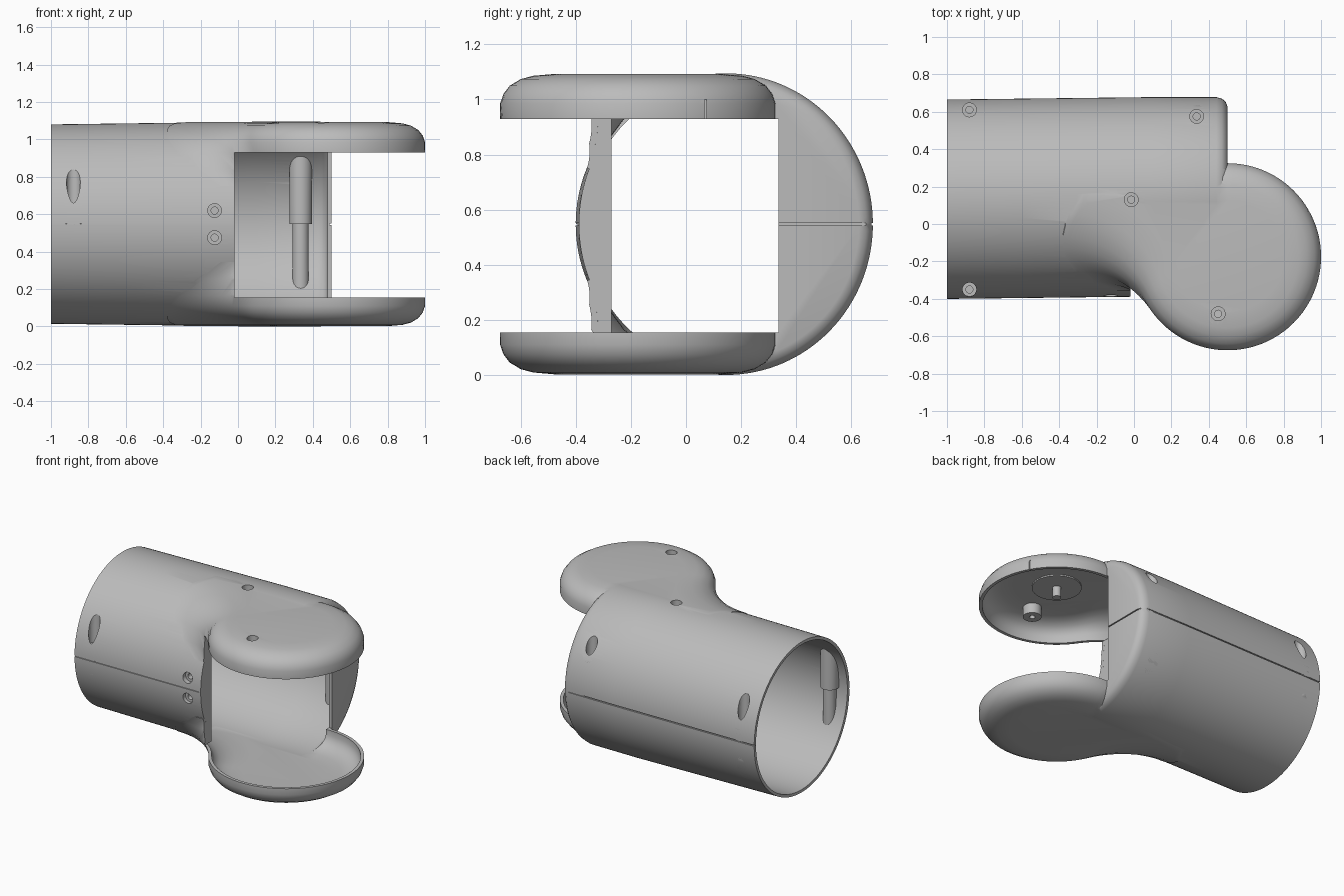
import bpy, bmesh, math
from mathutils import Matrix

if "Cube" in bpy.data.objects:
    bpy.data.objects.remove(bpy.data.objects["Cube"])

H = 1.095            # overall height
MID = H / 2
T = 0.022            # shell thickness
XC, YC, R = 0.5, -0.175, 0.5   # round pod centre and radius

grey = bpy.data.materials.new("plain grey")
grey.use_nodes = True
grey.diffuse_color = (0.5, 0.5, 0.5, 1)
grey.node_tree.nodes["Principled BSDF"].inputs["Base Color"].default_value = (0.5, 0.5, 0.5, 1)


def finish(bm, name):
    bmesh.ops.recalc_face_normals(bm, faces=bm.faces)
    me = bpy.data.meshes.new(name)
    bm.to_mesh(me)
    bm.free()
    me.materials.append(grey)
    ob = bpy.data.objects.new(name, me)
    bpy.context.collection.objects.link(ob)
    return ob


def loft(name, rings):
    bm = bmesh.new()
    loops = [[bm.verts.new(p) for p in ring] for ring in rings]
    n = len(loops[0])
    for a, b in zip(loops, loops[1:]):
        for i in range(n):
            bm.faces.new((a[i], a[(i + 1) % n], b[(i + 1) % n], b[i]))
    bm.faces.new(loops[0])
    bm.faces.new(loops[-1])
    return finish(bm, name)


def box(name, x0, x1, y0, y1, z0, z1, slope=0.0):
    bm = bmesh.new()
    bmesh.ops.create_cube(bm, size=1)
    for v in bm.verts:
        x = x0 + (v.co.x + 0.5) * (x1 - x0)
        v.co = (x, y0 + (v.co.y + 0.5) * (y1 - y0) + slope * (x - x0),
                z0 + (v.co.z + 0.5) * (z1 - z0))
    return finish(bm, name)


def rod(name, x, y, r, z0, z1):
    bm = bmesh.new()
    bmesh.ops.create_cone(bm, cap_ends=True, segments=32, radius1=r, radius2=r, depth=z1 - z0,
                          matrix=Matrix.Translation((x, y, (z0 + z1) / 2)))
    return finish(bm, name)


def rod_y(name, x, z, r, y0, y1):
    ob = rod(name, 0, 0, r, -(y1 - y0) / 2, (y1 - y0) / 2)
    ob.data.transform(Matrix.Translation((x, (y0 + y1) / 2, z)) @ Matrix.Rotation(math.pi / 2, 4, 'X'))
    return ob


def carve(ob, tool, op='DIFFERENCE', keep=False):
    m = ob.modifiers.new("cut", 'BOOLEAN')
    m.object, m.operation, m.solver = tool, op, 'EXACT'
    bpy.context.view_layer.update()
    me = bpy.data.meshes.new_from_object(ob.evaluated_get(bpy.context.evaluated_depsgraph_get()))
    ob.modifiers.clear()
    ob.data = me
    if not keep:
        bpy.data.objects.remove(tool)


def barrel(name, t, start):
    # slightly flaring tube along x with a rounded far end
    rings = []
    end = XC - t
    xs = [start, -0.6, -0.2, 0.1, end - 0.06, end - 0.03, end - 0.01, end]
    for x, shrink in zip(xs, [0, 0, 0, 0, 0, 0.008, 0.025, 0.05]):
        k = min(max(x + 1, 0), 1.1) / 1.1
        ry, rz = 0.533 - t - shrink, 0.533 + 0.0145 * k - t - shrink
        cy = 0.1325 + 0.013 * k
        rings.append([(x, cy + ry * math.cos(a), MID + rz * math.sin(a))
                      for a in (math.tau * i / 128 for i in range(128))])
    return loft(name, rings)


def pod(name, t, flip):
    # round pod whose edge flows through a concave fillet into the barrel
    levels = [(0.10, 0.75), (0.04, 0.84), (0, 0.93), (0, 0.985), (0.012, 1.02),
              (0.035, 1.05), (0.075, 1.074), (0.12, 1.086), (0.2, 1.093)]
    rings = []
    f = 0.5 + t
    for d, z in levels:
        s = min(1, ((z - MID) / 0.546) ** 2)
        line = 0.138 - (0.53 - t) * math.sqrt(1 - s)
        r = R - d - t
        dy = line - f - YC
        dx = math.sqrt((r + f) ** 2 - dy ** 2)
        a1 = math.atan2(dy, -dx) % math.tau - math.tau
        ring = []
        for i in range(65):
            a = math.pi / 2 + (a1 - math.pi / 2) * i / 64
            ring.append((XC + r * math.cos(a), YC + r * math.sin(a)))
        b0 = a1 + math.pi
        for i in range(1, 21):
            b = b0 + (math.pi / 2 - b0) * i / 20
            ring.append((XC - dx + f * math.cos(b), YC + dy + f * math.sin(b)))
        ring.append((XC - dx, 0.16))
        z -= t * max(0, z - 0.93) / 0.163
        rings.append([(x, y, H - z if flip else z) for x, y in ring])
    return loft(name, rings)


# Solid outer form
solid = barrel("solid_form", 0, -1)
for flip in (False, True):
    carve(solid, pod("pod_form", 0, flip), 'UNION')

# Hollow housing with the open mouth between the pods
housing = solid.copy()
housing.data = solid.data.copy()
housing.name = "housing_shell"
bpy.context.collection.objects.link(housing)
cavity = barrel("cavity", T, -1.2)
for flip in (False, True):
    carve(cavity, pod("pod_cavity", T, flip), 'UNION')
carve(housing, cavity)
carve(housing, box("mouth", -0.02, 1.3, -0.9, 0.335, 0.155, 0.93))

# Seam grooves and rim notch
carve(housing, box("seam_front", -1.1, 0, -0.6, -0.395, 0.543, 0.551, 0.012))
carve(housing, box("seam_back", -1.1, 0.6, 0.657, 0.8, 0.543, 0.551, 0.01))
carve(housing, box("seam_end", 0.49, 0.6, 0.3, 0.8, 0.543, 0.551))
carve(housing, box("rim_notch", 0.915, 1.1, 0.068, 0.074, 0.9, 1.0))

# End wall closing the front edge of the barrel
wall = box("front_end_wall", -0.035, -0.0201, -0.6, -0.27, 0.155, 0.93)
carve(wall, solid, 'INTERSECT', keep=True)
parts = [housing, wall]

# Vertical screw bosses and their counterbored holes
for name, x, y, low, floor in [("rear_back_boss", -0.88, 0.61, 0, 0.64),
                               ("rear_front_boss", -0.88, -0.35, 0, 0.64),
                               ("end_back_boss", 0.335, 0.575, 0, 0.72),
                               ("crown_boss", -0.015, 0.13, 1.0, 1.05),
                               ("pod_boss", 0.45, -0.48, 1.0, 1.05)]:
    boss = rod(name, x, y, 0.06, max(low, MID), 1.2)
    if not low:
        carve(boss, rod("lower_boss", x, y, 0.043, 0, MID + 0.01), 'UNION')
    carve(boss, solid, 'INTERSECT', keep=True)
    for r, z in ((0.037, floor), (0.019, floor - 0.06)):
        for ob in (housing, boss):
            carve(ob, rod("bore", x, y, r, z, 1.3))
    parts.append(boss)

# Pair of screw holes on the front
for z in (0.475, 0.62):
    boss = rod_y("front_boss", -0.125, z, 0.055, -0.5, -0.3)
    carve(boss, solid, 'INTERSECT', keep=True)
    for r, y in ((0.037, -0.355), (0.019, -0.32)):
        for ob in (housing, boss):
            carve(ob, rod_y("bore", -0.125, z, r, -0.7, y))
    parts.append(boss)

# Pivot inside the upper pod
parts.append(rod("pivot_ring", XC, YC, 0.16, 1.062, 1.075))
parts.append(rod("pivot_peg", XC, YC, 0.028, 0.99, 1.075))

bpy.data.objects.remove(solid)

# Smooth shading with crisp edges
bpy.ops.object.select_all(action='DESELECT')
for ob in parts:
    ob.select_set(True)
bpy.context.view_layer.objects.active = housing
bpy.ops.object.shade_smooth_by_angle(angle=math.radians(30))
